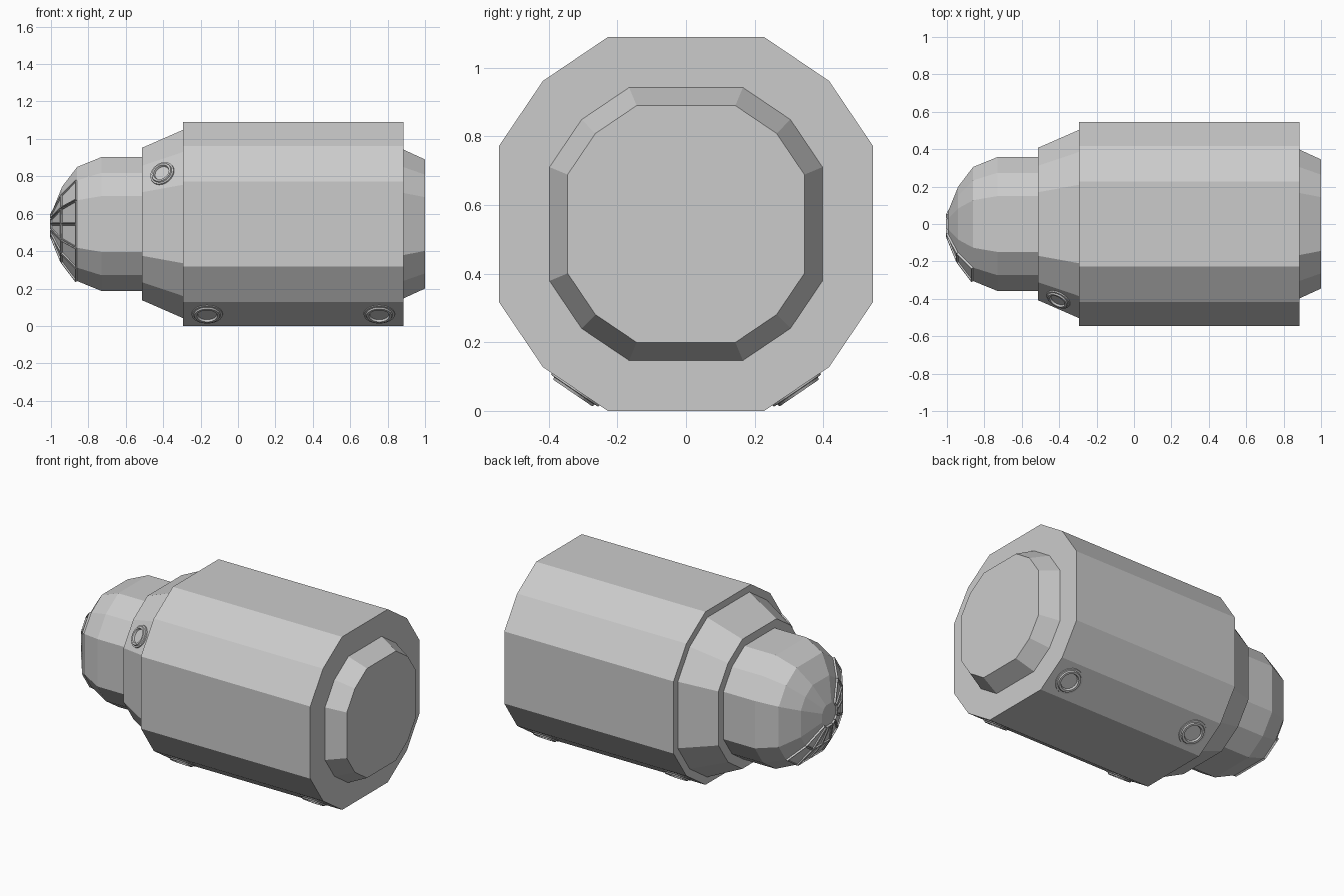
import bpy, bmesh
from mathutils import Vector
from math import cos, sin, pi

if "Cube" in bpy.data.objects:
    bpy.data.objects.remove(bpy.data.objects["Cube"])

ZC = 0.545                      # height of the long axis
# irregular 12-sided section, one quarter then rotated
Q = [(1, -0.417), (1, 0.417), (0.765, 0.765)]
SEC = []
for k in range(4):
    for a, b in Q:
        for _ in range(k):
            a, b = -b, a
        SEC.append((a, b))


def finish(name, bm):
    me = bpy.data.meshes.new(name)
    bm.normal_update()
    bm.to_mesh(me)
    bm.free()
    ob = bpy.data.objects.new(name, me)
    bpy.context.collection.objects.link(ob)
    return ob


def pt(x, r, s):
    return Vector((x, s[0] * r, ZC + s[1] * r))


def loft(name, profile):
    """Sweep the 12-sided section through (x, half size) stations, capped."""
    bm = bmesh.new()
    rings = [[bm.verts.new(pt(x, r, s)) for s in SEC] for x, r in profile]
    for p, q in zip(rings, rings[1:]):
        for i in range(12):
            j = (i + 1) % 12
            bm.faces.new((p[i], p[j], q[j], q[i]))
    bm.faces.new(rings[0])
    bm.faces.new(rings[-1])
    bmesh.ops.recalc_face_normals(bm, faces=bm.faces)
    return finish(name, bm)


# main hull sections
loft("main_hull", [(-0.295, 0.545), (0.885, 0.545)])
loft("rear_cap", [(0.88, 0.40), (1.0, 0.345)])
loft("front_collar", [(-0.512, 0.408), (-0.29, 0.505)])
NOSE = [(-0.995, 0.065), (-0.94, 0.2), (-0.86, 0.305), (-0.73, 0.358), (-0.50, 0.358)]
loft("nose_dome", NOSE)

# cockpit glazing: framed panes wrapped around the lower -y side of the nose
bm = bmesh.new()
start = SEC.index((-0.765, 0.765))
fan = [SEC[(start + i) % 12] for i in range(0, 7)]
strips = []
for a, b in zip(fan, fan[1:]):
    if a == (-0.765, 0.765) or abs(abs(a[0] - b[0]) + abs(a[1] - b[1]) - 0.834) > 0.01:
        strips.append((a, b))
    else:                       # wide sides hold two panes
        m = ((a[0] + b[0]) / 2, (a[1] + b[1]) / 2)
        strips += [(a, m), (m, b)]
for (x0, r0), (x1, r1) in zip(NOSE[:2], NOSE[1:3]):
    for a, b in strips:
        f = bm.faces.new([bm.verts.new(p) for p in
                          (pt(x0, r0, a), pt(x1, r1, a), pt(x1, r1, b), pt(x0, r0, b))])
        f.normal_update()
        if f.normal.dot(f.calc_center_median() - Vector((-0.6, 0, ZC))) < 0:
            f.normal_flip()
bm.normal_update()
panes = list(bm.faces)
bmesh.ops.inset_individual(bm, faces=panes, thickness=0.002, depth=0.011)
bmesh.ops.inset_individual(bm, faces=panes, thickness=0.006, depth=0.0)
bmesh.ops.inset_individual(bm, faces=panes, thickness=0.002, depth=-0.008)
finish("cockpit_windows", bm)

# round portholes
RIM = [(0.085, -0.004), (0.083, 0.005), (0.072, 0.006), (0.068, 0.014),
       (0.055, 0.014), (0.05, 0.003)]


def porthole(name, centre, normal, size=1.0, n=24):
    bm = bmesh.new()
    rings = [[bm.verts.new((r * size * cos(2 * pi * i / n), r * size * sin(2 * pi * i / n), h))
              for i in range(n)] for r, h in RIM]
    for p, q in zip(rings, rings[1:]):
        for i in range(n):
            j = (i + 1) % n
            bm.faces.new((p[i], p[j], q[j], q[i]))
    bm.faces.new(rings[-1])
    ob = finish(name, bm)
    ob.location = centre
    ob.rotation_euler = Vector(normal).to_track_quat('Z', 'Y').to_euler()


for side, tag in ((-1, "front"), (1, "back")):
    for x in (-0.165, 0.755):
        porthole(f"lower_porthole_{tag}_{'fore' if x < 0 else 'aft'}",
                 (x, side * 0.322, ZC - 0.481), (0, side * 0.563, -0.826))
R = 0.457
porthole("collar_porthole", (-0.405, -0.8825 * R, ZC + 0.591 * R), (-0.47, -0.826, 0.563), 0.82)
